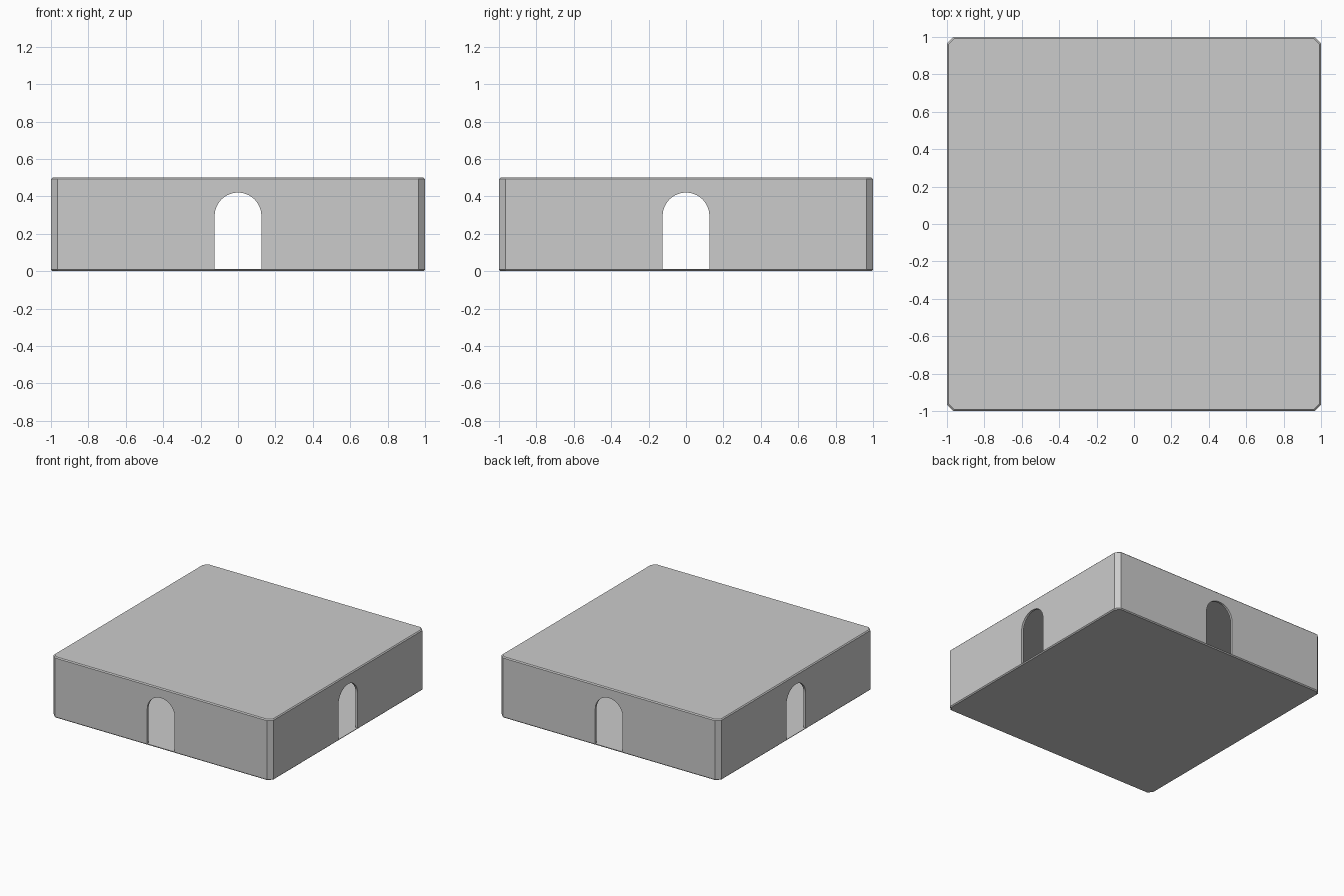
import bpy, bmesh, math

if "Cube" in bpy.data.objects:
    bpy.data.objects.remove(bpy.data.objects["Cube"])


def make_object(name, bm):
    bmesh.ops.recalc_face_normals(bm, faces=bm.faces)
    mesh = bpy.data.meshes.new(name)
    bm.to_mesh(mesh)
    bm.free()
    obj = bpy.data.objects.new(name, mesh)
    bpy.context.collection.objects.link(obj)
    return obj


def octagon(bm, half, cut, z):
    # square ring with chamfered corners
    a, b = half, half - cut
    pts = [(a, -b), (a, b), (b, a), (-b, a), (-a, b), (-a, -b), (-b, -a), (b, -a)]
    return [bm.verts.new((x, y, z)) for x, y in pts]


def chamfered_box(name, levels):
    # levels: (half width, corner cut, height), bottom to top
    bm = bmesh.new()
    rings = [octagon(bm, *level) for level in levels]
    bm.faces.new(rings[0])
    bm.faces.new(rings[-1])
    for low, high in zip(rings, rings[1:]):
        for i in range(8):
            j = (i + 1) % 8
            bm.faces.new((low[i], low[j], high[j], high[i]))
    return make_object(name, bm)


def arch_cutter(name, turned):
    # long arched prism running through both opposite walls
    radius, spring, base = 0.125, 0.295, 0.0105
    steps = 24
    profile = [(-radius, base), (radius, base)]
    profile += [(radius * math.cos(math.pi * i / steps),
                 spring + radius * math.sin(math.pi * i / steps))
                for i in range(steps + 1)]
    bm = bmesh.new()
    face = bm.faces.new([bm.verts.new((x, -1.2, z)) for x, z in profile])
    result = bmesh.ops.extrude_face_region(bm, geom=[face])
    verts = [v for v in result["geom"] if isinstance(v, bmesh.types.BMVert)]
    bmesh.ops.translate(bm, verts=verts, vec=(0, 2.4, 0))
    if turned:
        for v in bm.verts:
            v.co.x, v.co.y = -v.co.y, v.co.x
    return make_object(name, bm)


# Outer shell with chamfered corners and a fine bevel at top and bottom
room = chamfered_box("room_shell", [
    (0.992, 0.032, 0.0), (1.0, 0.035, 0.008),
    (1.0, 0.035, 0.492), (0.992, 0.032, 0.5)])

# Hollow interior and two crossing pairs of doorways
cutters = [
    chamfered_box("interior_cutter", [(0.982, 0.03, 0.01), (0.982, 0.03, 0.49)]),
    arch_cutter("front_back_doorway_cutter", False),
    arch_cutter("side_doorway_cutter", True),
]

bpy.context.view_layer.objects.active = room
room.select_set(True)
for cutter in cutters:
    mod = room.modifiers.new(cutter.name, 'BOOLEAN')
    mod.operation = 'DIFFERENCE'
    mod.solver = 'EXACT'
    mod.object = cutter
    bpy.ops.object.modifier_apply(modifier=mod.name)
    bpy.data.objects.remove(cutter, do_unlink=True)

# Crisp flat walls, smooth arch reveals
bpy.ops.object.shade_smooth_by_angle(angle=math.radians(20))
